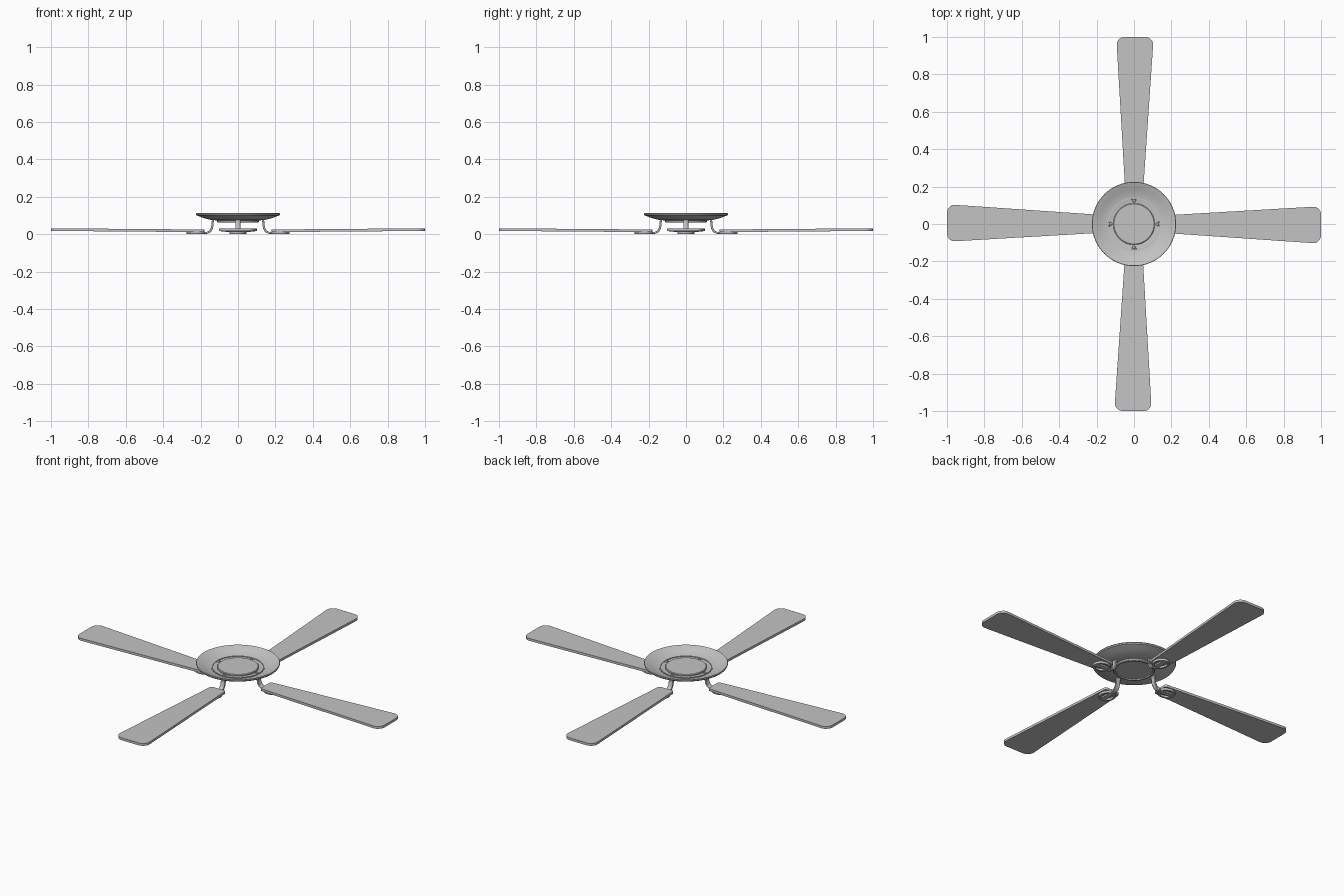
import bpy, bmesh, math
from mathutils import Vector, Matrix

cube = bpy.data.objects.get("Cube")
if cube:
    bpy.data.objects.remove(cube)

grey = bpy.data.materials.new("light_grey")
grey.use_nodes = True
colour = (0.55, 0.55, 0.55, 1)
grey.diffuse_color = colour
grey.node_tree.nodes["Principled BSDF"].inputs["Base Color"].default_value = colour


def make_object(name, bm, bevel=0):
    bmesh.ops.recalc_face_normals(bm, faces=bm.faces)
    mesh = bpy.data.meshes.new(name)
    bm.to_mesh(mesh)
    bm.free()
    mesh.materials.append(grey)
    obj = bpy.data.objects.new(name, mesh)
    bpy.context.collection.objects.link(obj)
    if bevel:
        mod = obj.modifiers.new("soft_edges", 'BEVEL')
        mod.width, mod.segments, mod.limit_method = bevel, 2, 'ANGLE'
    bpy.ops.object.select_all(action='DESELECT')
    obj.select_set(True)
    bpy.context.view_layer.objects.active = obj
    bpy.ops.object.shade_smooth_by_angle(angle=math.radians(35))
    return obj


def lathe(name, profile, closed=False):
    bm = bmesh.new()
    verts = [bm.verts.new((r, 0, z)) for r, z in profile]
    pairs = list(zip(verts, verts[1:])) + ([(verts[-1], verts[0])] if closed else [])
    edges = [bm.edges.new(p) for p in pairs]
    bmesh.ops.spin(bm, geom=verts + edges, axis=(0, 0, 1), cent=(0, 0, 0),
                   angle=math.tau, steps=64, use_duplicate=False)
    bmesh.ops.remove_doubles(bm, verts=bm.verts, dist=1e-4)
    return make_object(name, bm)


def sweep(name, path, width, thick):
    """Flat strap following a path in the xz plane."""
    bm = bmesh.new()
    pts = [Vector((x, 0, z)) for x, z in path]
    rings = []
    for i, p in enumerate(pts):
        t = (pts[min(i + 1, len(pts) - 1)] - pts[max(i - 1, 0)]).normalized()
        n = Vector((-t.z, 0, t.x)) * thick / 2
        side = Vector((0, width / 2, 0))
        rings.append([bm.verts.new(p + a * n + b * side)
                      for a, b in ((1, 1), (1, -1), (-1, -1), (-1, 1))])
    for a, b in zip(rings, rings[1:]):
        for k in range(4):
            bm.faces.new((a[k], a[k - 1], b[k - 1], b[k]))
    bm.faces.new(rings[0])
    bm.faces.new(rings[-1])
    return make_object(name, bm, 0.002)


def make_blade():
    bm = bmesh.new()
    outline = ((0.18, -0.048), (1, -0.1), (1, 0.1), (0.18, 0.048))
    bm.faces.new([bm.verts.new((x, y, 0)) for x, y in outline])
    for is_tip, radius in ((True, 0.045), (False, 0.012)):
        corners = [v for v in bm.verts if (v.co.x > 0.99) == is_tip]
        bmesh.ops.bevel(bm, geom=corners, offset=radius, segments=6,
                        profile=0.5, affect='VERTICES')
    top = bmesh.ops.extrude_face_region(bm, geom=bm.faces[:])["geom"]
    bmesh.ops.translate(bm, vec=(0, 0, 0.014),
                        verts=[v for v in top if isinstance(v, bmesh.types.BMVert)])
    for v in bm.verts:  # slight rise towards the tip
        v.co.z += 0.011 + 0.008 * (v.co.x - 0.18)
    return make_object("blade", bm, 0.004)


# Dish, open upwards, and the hub in its middle
lathe("dish", [(0.1, 0.074), (0.14, 0.075), (0.185, 0.087), (0.222, 0.101),
               (0.225, 0.107), (0.223, 0.112), (0.215, 0.11), (0.183, 0.095),
               (0.14, 0.082), (0.1, 0.081)], True)
lathe("hub", [(0, 0.09), (0.107, 0.09), (0.111, 0.087), (0.111, 0.066),
              (0.108, 0.062), (0.1, 0.062), (0.1, 0.069), (0, 0.069)])
lathe("groove_ring", [(0.136, 0.079), (0.136, 0.086), (0.142, 0.086), (0.142, 0.079)])

# One blade with its bracket, extending along +x
parts = [make_blade()]
parts.append(sweep("bracket_arm", [(0.13, 0.083), (0.135, 0.068), (0.136, 0.05),
                                   (0.14, 0.031), (0.149, 0.016), (0.163, 0.008),
                                   (0.18, 0.006), (0.265, 0.006)], 0.027, 0.011))
plate = lathe("bracket_plate", [(0.034, 0), (0.045, 0), (0.047, 0.003),
                                (0.047, 0.012), (0.034, 0.012)], True)
plate.data.transform(Matrix.Translation((0.225, 0, 0)) @ Matrix.Diagonal((1.06, 0.96, 1, 1)))
parts.append(plate)
screw = lathe("bracket_screw", [(0, 0.087), (0.007, 0.087), (0.009, 0.085), (0.009, 0.079)])
screw.data.transform(Matrix.Translation((0.125, 0, 0)))
parts.append(screw)

# Repeat the blade assembly around the hub
for part in parts:
    name = part.name
    for i in range(4):
        obj = part if i == 0 else part.copy()
        if i:
            bpy.context.collection.objects.link(obj)
        obj.name = f"{name}_{i + 1}"
        obj.rotation_euler.z = i * math.pi / 2 - math.radians(0.3)
